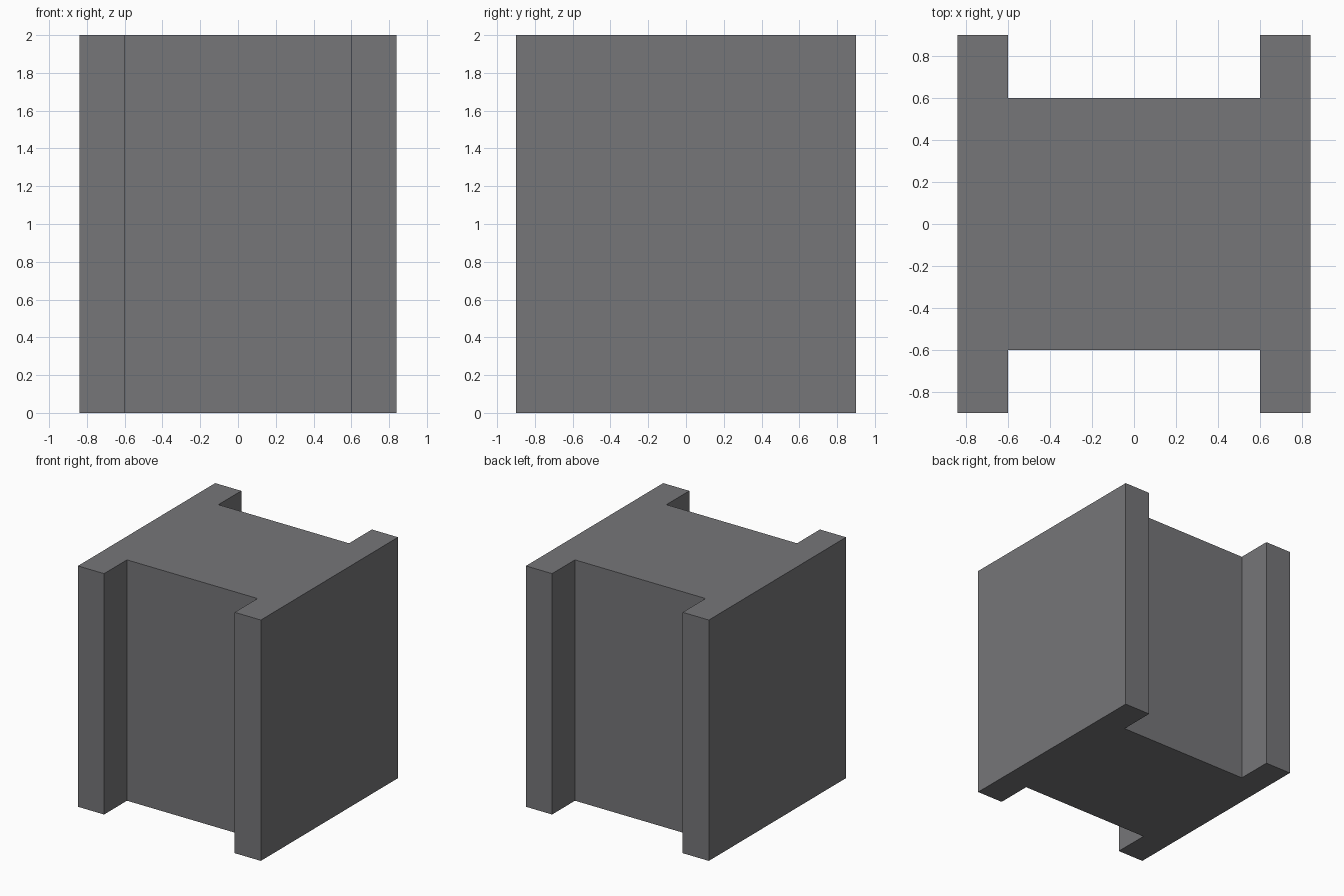
import bpy
import bmesh

cube = bpy.data.objects.get("Cube")
if cube:
    bpy.data.objects.remove(cube, do_unlink=True)

HEIGHT = 2.0
HALF_WIDTH, HALF_DEPTH = 0.84, 0.9
WEB_X, WEB_Y = 0.6, 0.6

# Plain grey finish
grey = bpy.data.materials.new("neutral grey")
grey.use_nodes = True
colour = (0.18, 0.18, 0.19, 1)
grey.diffuse_color = colour
grey.node_tree.nodes["Principled BSDF"].inputs["Base Color"].default_value = colour

# H-shaped section: one quarter, mirrored around to a closed outline
quarter = [(HALF_WIDTH, HALF_DEPTH), (WEB_X, HALF_DEPTH), (WEB_X, WEB_Y)]
back = quarter + [(-x, y) for x, y in reversed(quarter)]
outline = back + [(x, -y) for x, y in reversed(back)]

# Extrude the section into a solid block
bm = bmesh.new()
base = bm.faces.new([bm.verts.new((x, y, 0)) for x, y in outline])
result = bmesh.ops.extrude_face_region(bm, geom=[base], use_keep_orig=True)
top = [v for v in result["geom"] if isinstance(v, bmesh.types.BMVert)]
bmesh.ops.translate(bm, verts=top, vec=(0, 0, HEIGHT))
bmesh.ops.recalc_face_normals(bm, faces=bm.faces)

mesh = bpy.data.meshes.new("grooved_block")
bm.to_mesh(mesh)
bm.free()
mesh.materials.append(grey)
block = bpy.data.objects.new("grooved_block", mesh)
bpy.context.collection.objects.link(block)
